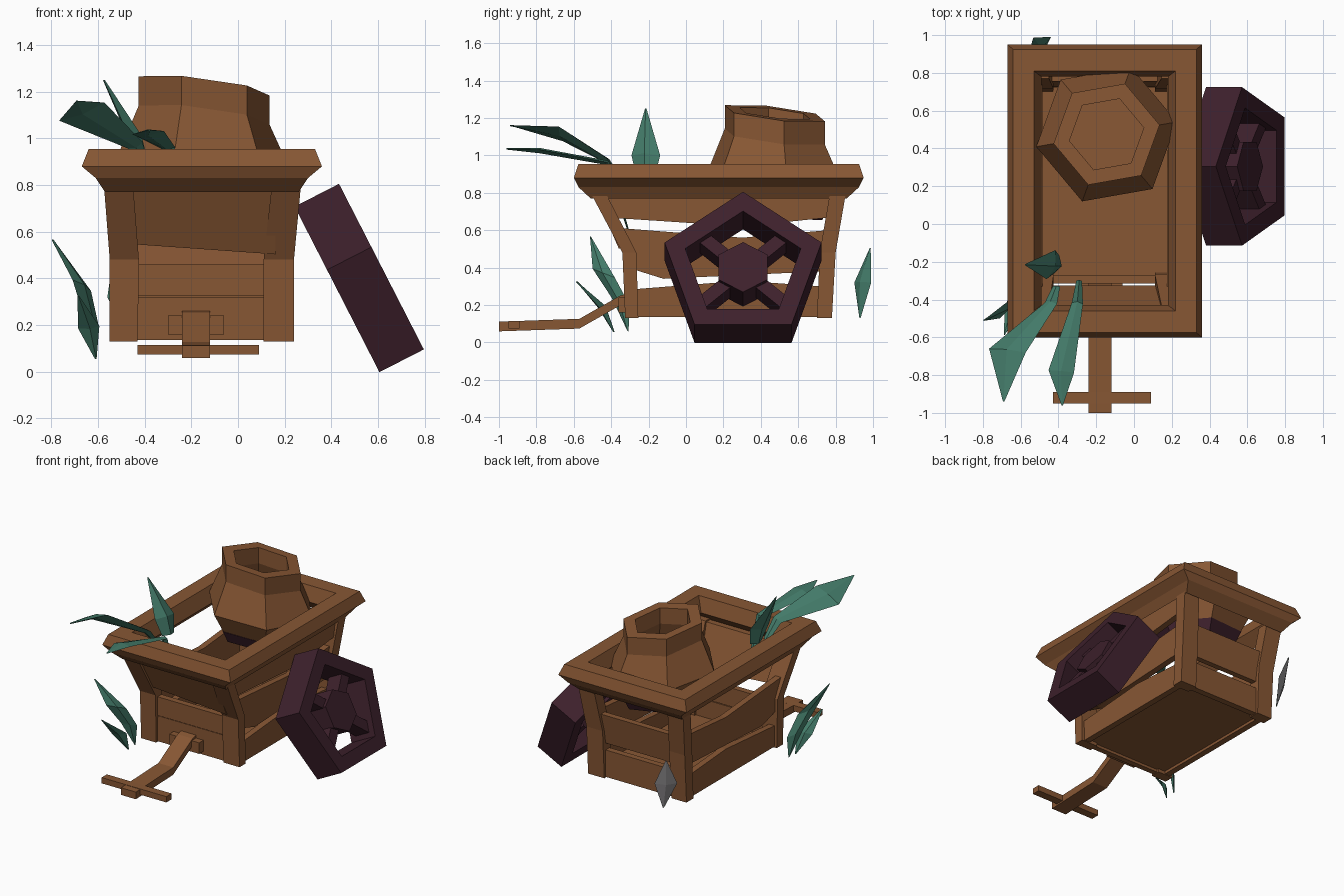
import bpy, bmesh, math
from mathutils import Vector, Matrix

if "Cube" in bpy.data.objects:
    bpy.data.objects.remove(bpy.data.objects["Cube"])


def material(name, rgb):
    m = bpy.data.materials.new(name)
    m.diffuse_color = (*rgb, 1)
    m.use_nodes = True
    m.node_tree.nodes["Principled BSDF"].inputs["Base Color"].default_value = m.diffuse_color
    return m


WOOD = material("brown wood", (0.245, 0.095, 0.034))
PLUM = material("dark plum", (0.047, 0.0145, 0.025))
LEAF = material("teal leaf", (0.056, 0.195, 0.14))
GREY = material("grey leaf back", (0.3, 0.29, 0.3))


def make(name, verts, faces, mat):
    me = bpy.data.meshes.new(name)
    me.from_pydata([tuple(v) for v in verts], [], faces)
    bm = bmesh.new()
    bm.from_mesh(me)
    bmesh.ops.remove_doubles(bm, verts=bm.verts, dist=1e-5)
    bmesh.ops.recalc_face_normals(bm, faces=bm.faces)
    bm.to_mesh(me)
    bm.free()
    me.materials.append(mat)
    ob = bpy.data.objects.new(name, me)
    bpy.context.collection.objects.link(ob)
    return ob


def loft(name, rings, mat, loop=False, cap=True):
    """Skin equal-length rings of points; loop joins last ring to first."""
    n, k = len(rings[0]), len(rings)
    verts = [p for r in rings for p in r]
    faces = []
    for i in range(k if loop else k - 1):
        a, b = i * n, (i + 1) % k * n
        faces += [(a + j, a + (j + 1) % n, b + (j + 1) % n, b + j) for j in range(n)]
    if cap and not loop:
        faces += [tuple(range(n)), tuple(range((k - 1) * n, k * n))]
    return make(name, verts, faces, mat)


def rect(cx, cy, hx, hy, z):
    return [(cx + sx * hx, cy + sy * hy, z) for sx, sy in ((-1, -1), (1, -1), (1, 1), (-1, 1))]


def span(x0, x1, y0, y1, z):
    return rect((x0 + x1) / 2, (y0 + y1) / 2, (x1 - x0) / 2, (y1 - y0) / 2, z)


def box(name, x, y, z, mat=WOOD):
    return loft(name, [span(*x, *y, z[0]), span(*x, *y, z[1])], mat)


def prism_x(name, poly, x0, x1, mat=WOOD):
    """Extrude a (y, z) outline along x."""
    return loft(name, [[(x, y, z) for y, z in poly] for x in (x0, x1)], mat)


# Top rim of the cart
rim = [(.375, .635, .955), (.485, .75, .955), (.515, .775, .88), (.455, .75, .83),
       (.415, .685, .77), (.335, .605, .85)]
loft("cart_rim", [rect(-.155, .175, *r) for r in rim], WOOD, loop=True)

# Corner posts, leaning outward above the middle
XS = {"left": ((-.55, -.43), (-.55, -.425), (-.575, -.45)),
      "right": ((.11, .24), (.11, .24), (.145, .27))}
YS = {"front": ((-.325, -.255), (-.34, -.265), (-.51, -.43)),
      "back": ((.70, .78), (.715, .80), (.77, .855))}
for sx, xs in XS.items():
    for sy, ys in YS.items():
        loft(f"{sy}_{sx}_post", [span(*x, *y, z) for x, y, z in zip(xs, ys, (.13, .48, .80))], WOOD)

# Floor and side boards
box("cart_floor", (-.50, .19), (-.28, .73), (.155, .19))
for side, x0, x1 in (("left", -.53, -.485), ("right", .175, .22)):
    prism_x(f"{side}_lower_board", [(-.27, .135), (.72, .135), (.72, .30), (.3, .33), (-.27, .285)], x0, x1)
    prism_x(f"{side}_middle_board", [(-.28, .39), (-.12, .34), (.73, .38), (.76, .60), (.3, .56), (-.34, .61)], x0, x1)
prism_x("right_upper_board", [(-.38, .665), (.3, .62), (.79, .67), (.82, .80), (-.47, .80)], .20, .245)

# Front boards: sloping panel above, upright boards below
panel = prism_x("front_upper_panel", [(-.485, .79), (-.36, .525), (-.325, .525), (-.44, .79)], -.46, .16)
for v in panel.data.vertices:  # crooked lower edge
    if v.co.z < .6:
        v.co.z += .022 if v.co.x < -.15 else -.022
box("front_middle_board", (-.44, .125), (-.315, -.27), (.325, .46))
box("front_lower_board", (-.44, .125), (-.31, -.27), (.135, .32))

# Back boards
box("back_lower_board", (-.44, .125), (.72, .765), (.135, .33))
prism_x("back_middle_board", [(.725, .38), (.765, .38), (.80, .60), (.755, .60)], -.45, .14)

# Tow bar, bracket and handle
path = [(-.29, .24), (-.35, .225), (-.57, .10), (-1.0, .085)]
outline = [(y, z + .026) for y, z in path] + [(y, z - .026) for y, z in reversed(path)]
prism_x("tow_bar", outline, -.24, -.12)
box("tow_bracket", (-.30, -.06), (-.36, -.30), (.16, .24))
box("tow_handle", (-.43, .09), (-.95, -.89), (.073, .115))


# Leaning hexagonal pot, hollow at the neck
def hexring(r, z, tilt):
    out = []
    for i in range(6):
        a = math.radians(10 + 60 * i)
        x, y = r * math.cos(a), r * math.sin(a)
        out.append((-.145 + x, .475 + y, z - tilt * (.127 * x + .115 * y)))
    return out


pot = [(.30, .75, .6), (.378, .89, .6), (.285, 1.10, 1), (.285, 1.225, 1),
       (.2, 1.225, 1), (.2, 1.11, 1), (.27, .92, .6)]
loft("pot", [hexring(*r) for r in pot], WOOD)
loft("pot_base", [hexring(.31, .76, .6), hexring(.27, .68, .6)], PLUM)

# Pentagonal wheel leaning on the right side
axis = Vector((.89, 0, .456)).normalized()
up = Vector((-axis.z, 0, axis.x))
side = Vector((0, 1, 0))
frame = Matrix((side, up, axis)).transposed().to_4x4()
frame.translation = (.539, .305, .364)


def ngon(n, r, z):
    return [(r * math.sin(2 * math.pi * i / n), r * math.cos(2 * math.pi * i / n), z) for i in range(n)]


parts = [loft("wheel_rim", [ngon(5, r, z) for r, z in ((.441, -.107), (.441, .107), (.325, .107), (.325, -.107))],
              PLUM, loop=True),
         loft("wheel_hub", [ngon(6, r, z) for r, z in ((.15, -.085), (.15, .085))], PLUM)]
for i, ang in enumerate((48, 132, 228, 312)):
    spoke = box(f"wheel_spoke_{i + 1}", (-.036, .036), (.10, .31), (-.06, .06), PLUM)
    spoke.data.transform(Matrix.Rotation(-math.radians(ang), 4, 'Z'))
    parts.append(spoke)
for p in parts:
    p.data.transform(frame)
    p.data.update()


# Leaves: thin diamond sections along a bent path
def leaf(name, pts, widths, across, thick=.014):
    across = Vector(across).normalized()
    rings = []
    for i, (p, w) in enumerate(zip(pts, widths)):
        p = Vector(p)
        t = Vector(pts[min(i + 1, len(pts) - 1)]) - Vector(pts[max(i - 1, 0)])
        nrm = t.cross(across).normalized() * (thick if w > .02 else .004)
        rings.append([p - across * w, p + nrm, p + across * w, p - nrm])
    return loft(name, rings, LEAF)


leaf("upright_leaf", [(-.41, -.215, .88), (-.44, -.215, 1.0), (-.575, -.215, 1.25)],
     (.05, .08, .004), (.3, 1, 0), .03)
leaf("long_leaf", [(-.29, -.30, .57), (-.30, -.42, .96), (-.385, -.78, 1.025), (-.38, -.96, 1.035)],
     (.015, .03, .068, .004), (1, -.1, .1))
leaf("wide_leaf", [(-.41, -.33, .85), (-.44, -.42, .97), (-.67, -.67, 1.115), (-.69, -.94, 1.16)],
     (.02, .035, .105, .004), (1, -.1, .4))
leaf("left_tall_leaf", [(-.61, -.31, .06), (-.63, -.35, .22), (-.67, -.44, .37), (-.795, -.51, .565)],
     (.004, .06, .075, .004), (.5, .75, -.3))
leaf("left_short_leaf", [(-.61, -.385, .055), (-.64, -.45, .19), (-.685, -.585, .325)],
     (.004, .05, .004), (.9, .4, .1))

# Back leaf, grey on its outward faces
back = leaf("back_leaf", [(-.47, .93, .13), (-.50, .945, .32), (-.53, .985, .505)],
            (.004, .075, .004), (.8, .6, 0), .02)
back.data.materials.append(GREY)
for f in back.data.polygons:
    f.material_index = 1 if f.normal.y > 0 else 0
